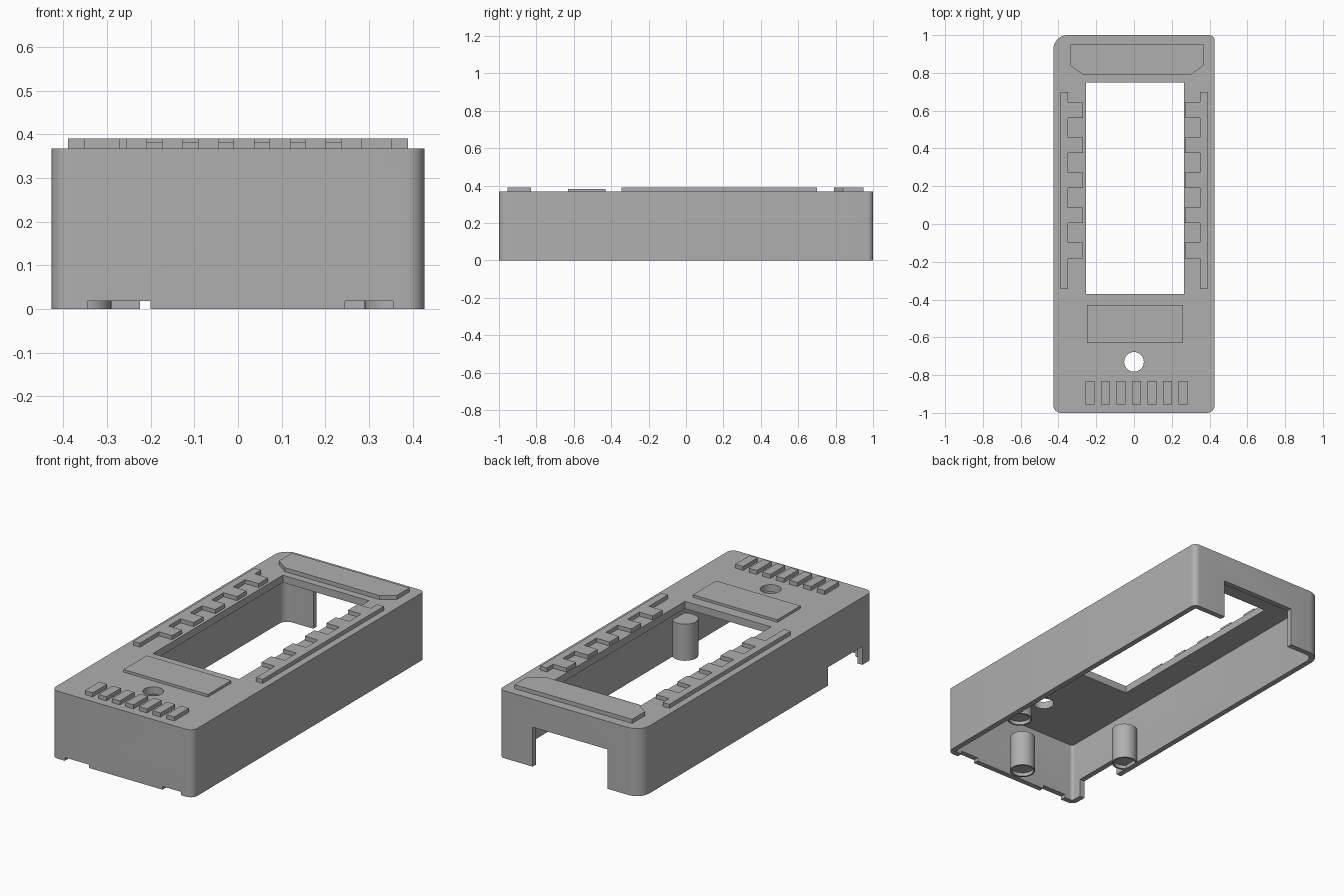
import bpy, bmesh, math

cube = bpy.data.objects.get("Cube")
if cube:
    bpy.data.objects.remove(cube, do_unlink=True)

grey = bpy.data.materials.new("plain grey plastic")
grey.use_nodes = True
colour = (0.43, 0.43, 0.43, 1)
grey.diffuse_color = colour
grey.node_tree.nodes["Principled BSDF"].inputs["Base Color"].default_value = colour


def prism(name, outline, z0, z1):
    """Extrude a counter-clockwise outline from z0 to z1."""
    bm = bmesh.new()
    face = bm.faces.new([bm.verts.new((x, y, z0)) for x, y in outline])
    top = bmesh.ops.extrude_face_region(bm, geom=[face])["geom"]
    moved = [v for v in top if isinstance(v, bmesh.types.BMVert)]
    bmesh.ops.translate(bm, verts=moved, vec=(0, 0, z1 - z0))
    bmesh.ops.recalc_face_normals(bm, faces=bm.faces)
    mesh = bpy.data.meshes.new(name)
    bm.to_mesh(mesh)
    bm.free()
    mesh.materials.append(grey)
    obj = bpy.data.objects.new(name, mesh)
    bpy.context.collection.objects.link(obj)
    return obj


def rect(x0, x1, y0, y1):
    return [(x0, y0), (x1, y0), (x1, y1), (x0, y1)]


def rounded(hx, hy, radii, steps=8):
    """Rectangle with its own radius at each corner, from front left round to back left."""
    corners = [(-1, -1), (1, -1), (1, 1), (-1, 1)]
    points = []
    for i, ((sx, sy), r) in enumerate(zip(corners, radii)):
        for k in range(steps + 1):
            a = math.pi * (1 + i / 2 + k / steps / 2)
            points.append((sx * (hx - r) + r * math.cos(a), sy * (hy - r) + r * math.sin(a)))
    return points


def circle(x, y, r, n=32):
    return [(x + r * math.cos(2 * math.pi * i / n), y + r * math.sin(2 * math.pi * i / n))
            for i in range(n)]


def cut(obj, outline, z0, z1):
    cutter = prism("cutter", outline, z0, z1)
    cutter.hide_render = True
    mod = obj.modifiers.new("cut", "BOOLEAN")
    mod.operation, mod.solver, mod.object = "DIFFERENCE", "EXACT", cutter
    select(obj)
    bpy.ops.object.modifier_apply(modifier=mod.name)
    bpy.data.objects.remove(cutter, do_unlink=True)


def select(obj):
    bpy.ops.object.select_all(action="DESELECT")
    obj.select_set(True)
    bpy.context.view_layer.objects.active = obj


def smooth(obj):
    select(obj)
    bpy.ops.object.shade_smooth_by_angle(angle=math.radians(30))


TOP, RAISED, WALL = 0.368, 0.39, 0.03

# Hollow case, open underneath
case = prism("case", rounded(0.427, 1, (0.04, 0.04, 0.03, 0.075)), 0, TOP)
cut(case, rounded(0.427 - WALL, 1 - WALL, (0.015, 0.015, 0.01, 0.045)), -0.1, TOP - 0.04)

# Window and round hole through the top
cut(case, rect(-0.255, 0.265, -0.37, 0.75), 0.2, 0.5)
cut(case, circle(0, -0.73, 0.052), 0.2, 0.5)

# Openings in the back, side and front walls
cut(case, rect(-0.225, 0.225, 0.9, 1.1), -0.1, 0.215)
cut(case, rect(-0.5, -0.38, -0.91, -0.615), -0.1, 0.1)
for x0, x1 in ((-0.345, -0.2), (0.245, 0.355)):
    cut(case, rect(x0, x1, -1.1, -0.95), -0.1, 0.018)
smooth(case)

# Inner posts with a shallow recess underneath
for name, x, y in (("right_post", -0.355, -0.5), ("left_post", 0.355, -0.5), ("front_post", 0, -0.9)):
    post = prism(name, circle(x, y, 0.065), 0, 0.2)
    cut(post, circle(x, y, 0.056), -0.1, 0.02)
    smooth(post)

# Toothed rails beside the window
for side, name in ((-1, "right_rail"), (1, "left_rail")):
    outline = [(0.35, -0.345), (0.39, -0.345), (0.39, 0.7), (0.35, 0.7)]
    for i in range(5):
        y = 0.645 - 0.186 * i
        outline += [(0.35, y), (0.27, y), (0.27, y - 0.083), (0.35, y - 0.083)]
    prism(name, [(side * x, y) for x, y in outline], TOP, RAISED)

# Raised plates
prism("label_plate", rect(-0.25, 0.26, -0.63, -0.43), TOP, 0.382)
prism("back_plate", [(-0.27, 0.79), (0.3, 0.79), (0.37, 0.84), (0.37, 0.95),
                     (-0.34, 0.95), (-0.34, 0.84)], TOP, RAISED)

# Row of ribs at the front
for i in range(7):
    x = -0.232 + 0.082 * i
    prism(f"front_rib_{i + 1}", rect(x - 0.024, x + 0.024, -0.955, -0.83), TOP, RAISED)
